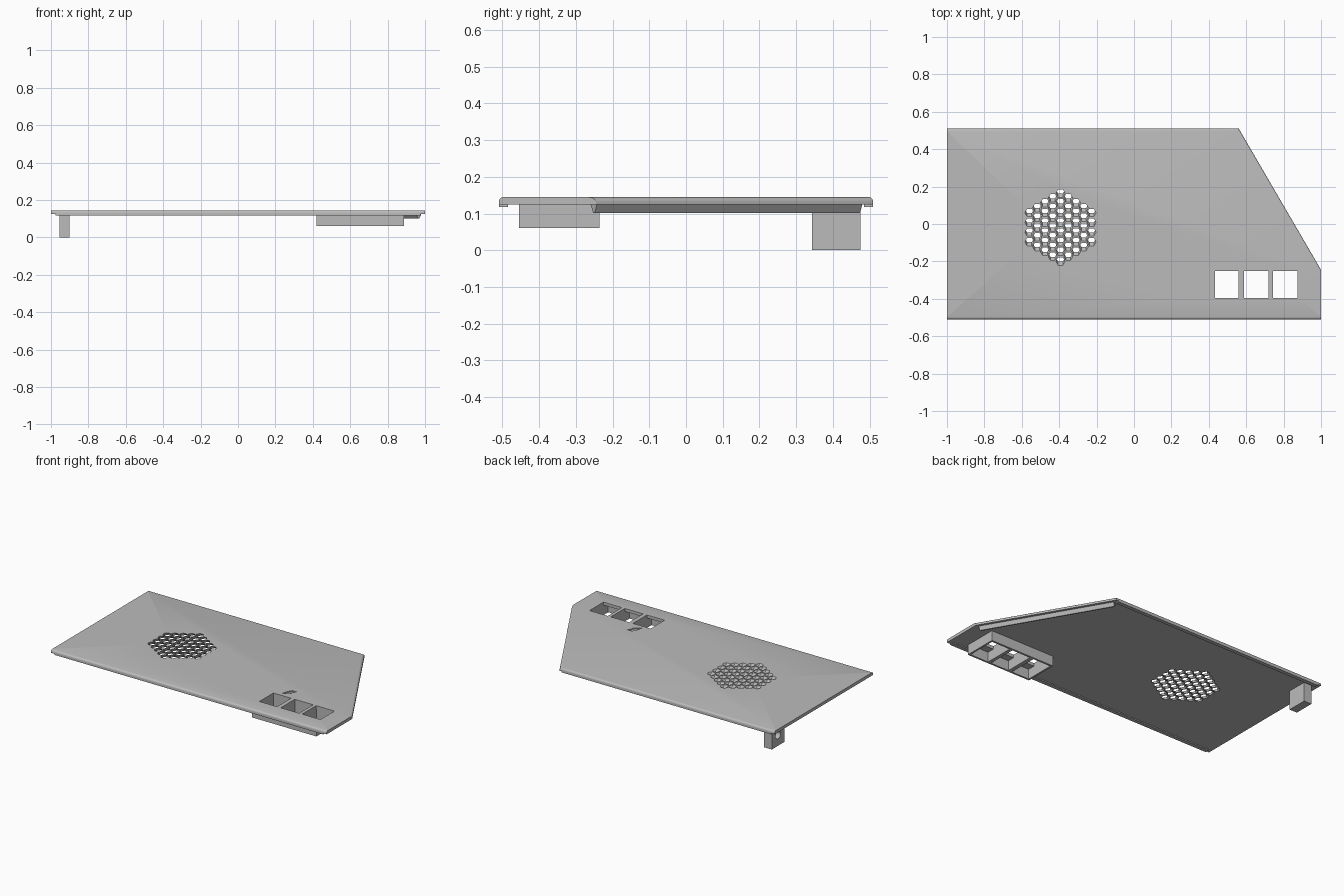
import bpy, bmesh, math
from mathutils import Vector

cube = bpy.data.objects.get("Cube")
if cube:
    bpy.data.objects.remove(cube)

grey = bpy.data.materials.new("plain grey")
grey.use_nodes = True
COLOR = (0.5, 0.5, 0.5, 1)
grey.diffuse_color = COLOR
grey.node_tree.nodes["Principled BSDF"].inputs["Base Color"].default_value = COLOR


def add_prism(bm, outline, z0, z1, shift=(0, 0)):
    """Extrude an outline from z0 to z1, optionally leaning by shift."""
    low = [bm.verts.new((x, y, z0)) for x, y in outline]
    high = [bm.verts.new((x + shift[0], y + shift[1], z1)) for x, y in outline]
    bm.faces.new(low[::-1])
    bm.faces.new(high)
    n = len(outline)
    for i in range(n):
        j = (i + 1) % n
        bm.faces.new((low[i], low[j], high[j], high[i]))


def rect(x0, x1, y0, y1):
    return [(x0, y0), (x1, y0), (x1, y1), (x0, y1)]


def finish(name, bm, helper=False):
    bmesh.ops.recalc_face_normals(bm, faces=bm.faces[:])
    mesh = bpy.data.meshes.new(name)
    bm.to_mesh(mesh)
    bm.free()
    mesh.materials.append(grey)
    ob = bpy.data.objects.new(name, mesh)
    bpy.context.collection.objects.link(ob)
    if helper:
        ob.hide_render = True
        ob.hide_viewport = True
    return ob


def cut(ob, cutter):
    mod = ob.modifiers.new("cut", "BOOLEAN")
    mod.operation = "DIFFERENCE"
    mod.solver = "EXACT"
    mod.object = cutter


BOTTOM, TOP = 0.125, 0.145
SLANT_A, SLANT_B = Vector((1, -0.245)), Vector((0.56, 0.51))

# Cover panel with rounded front, back and slanted top edges
bm = bmesh.new()
add_prism(bm, [(-1, -0.51), (1, -0.51), SLANT_A, SLANT_B, (-1, 0.51)], BOTTOM, TOP)
edges = [e for e in bm.edges
         if all(v.co.z > 0.14 for v in e.verts)
         and abs(e.verts[0].co.x - e.verts[1].co.x) > 0.1]
bmesh.ops.bevel(bm, geom=edges, offset=0.013, segments=4, profile=0.5, affect="EDGES")
panel = finish("cover_panel", bm)

# Leaning honeycomb vent holes
bm = bmesh.new()
PITCH_X, PITCH_Y, RADIUS = 0.0415, 0.052, 0.0245
CX, CY = -0.393, -0.018
for col in range(-4, 5):
    for row in range(-4, 5):
        dx = col * PITCH_X
        dy = (row + (0 if col % 2 else 0.5)) * PITCH_Y
        if math.hypot(dx, dy) < 0.19:
            hexagon = [(CX + dx + RADIUS * math.cos(math.pi * k / 3),
                        CY + dy + 0.04 + RADIUS * math.sin(math.pi * k / 3))
                       for k in range(6)]
            add_prism(bm, hexagon, TOP - 0.04, TOP + 0.04, (0, -0.08))
cut(panel, finish("vent_cutter", bm, True))

# Three square openings and the shallow bolt mark
SLOTS = [(0.432, 0.56), (0.587, 0.72), (0.742, 0.875)]
bm = bmesh.new()
for x0, x1 in SLOTS:
    add_prism(bm, rect(x0, x1, -0.395, -0.25), 0.1, 0.2)
bolt = [(0.505, -0.158), (0.535, -0.158), (0.517, -0.192), (0.525, -0.192),
        (0.475, -0.23), (0.485, -0.203), (0.48, -0.203)]
add_prism(bm, bolt, TOP - 0.006, TOP + 0.02)
cut(panel, finish("opening_cutter", bm, True))

# Turned-down lips along the front and back
for name, y0, y1, x1 in (("front_lip", -0.51, -0.485, 0.975),
                         ("back_lip", 0.485, 0.51, 0.545)):
    bm = bmesh.new()
    add_prism(bm, rect(-0.975, x1, y0, y1), 0.118, BOTTOM)
    finish(name, bm)

# Tapered catch strip under the slanted edge
along = (SLANT_B - SLANT_A).normalized()
inward = Vector((-along.y, along.x))
bm = bmesh.new()
rings = []
for base in (SLANT_A + along * 0.012, SLANT_B - along * 0.025):
    rings.append([bm.verts.new((*(base + inward * d), z))
                  for d, z in ((0.016, BOTTOM), (0.028, 0.102), (0.036, 0.102), (0.05, BOTTOM))])
bm.faces.new(rings[0])
bm.faces.new(rings[1][::-1])
for i in range(4):
    j = (i + 1) % 4
    bm.faces.new((rings[0][i], rings[1][i], rings[1][j], rings[0][j]))
finish("slanted_catch", bm)

# Socket housing: an open frame with two dividers
housing = bmesh.new()
add_prism(housing, rect(0.42, 0.887, -0.455, -0.235), 0.06, BOTTOM)
housing = finish("socket_housing", housing)
bm = bmesh.new()
for x0, x1 in SLOTS:
    add_prism(bm, rect(x0, x1, -0.443, -0.248), 0.03, 0.2)
cut(housing, finish("housing_cutter", bm, True))

# Rear leg with a round blind hole on its outer side
bm = bmesh.new()
add_prism(bm, rect(-0.955, -0.9, 0.343, 0.475), 0, BOTTOM)
leg = finish("rear_leg", bm)
bm = bmesh.new()
ring = [(0.41 + 0.025 * math.cos(k * math.pi / 12), 0.07 + 0.025 * math.sin(k * math.pi / 12))
        for k in range(24)]
add_prism(bm, ring, -1.0, -0.925)
for v in bm.verts:
    v.co = Vector((v.co.z, v.co.x, v.co.y))
cut(leg, finish("leg_cutter", bm, True))

# Smooth shading on the rounded edges only
bpy.ops.object.select_all(action="DESELECT")
panel.select_set(True)
bpy.context.view_layer.objects.active = panel
bpy.ops.object.shade_smooth_by_angle(angle=math.radians(30))
